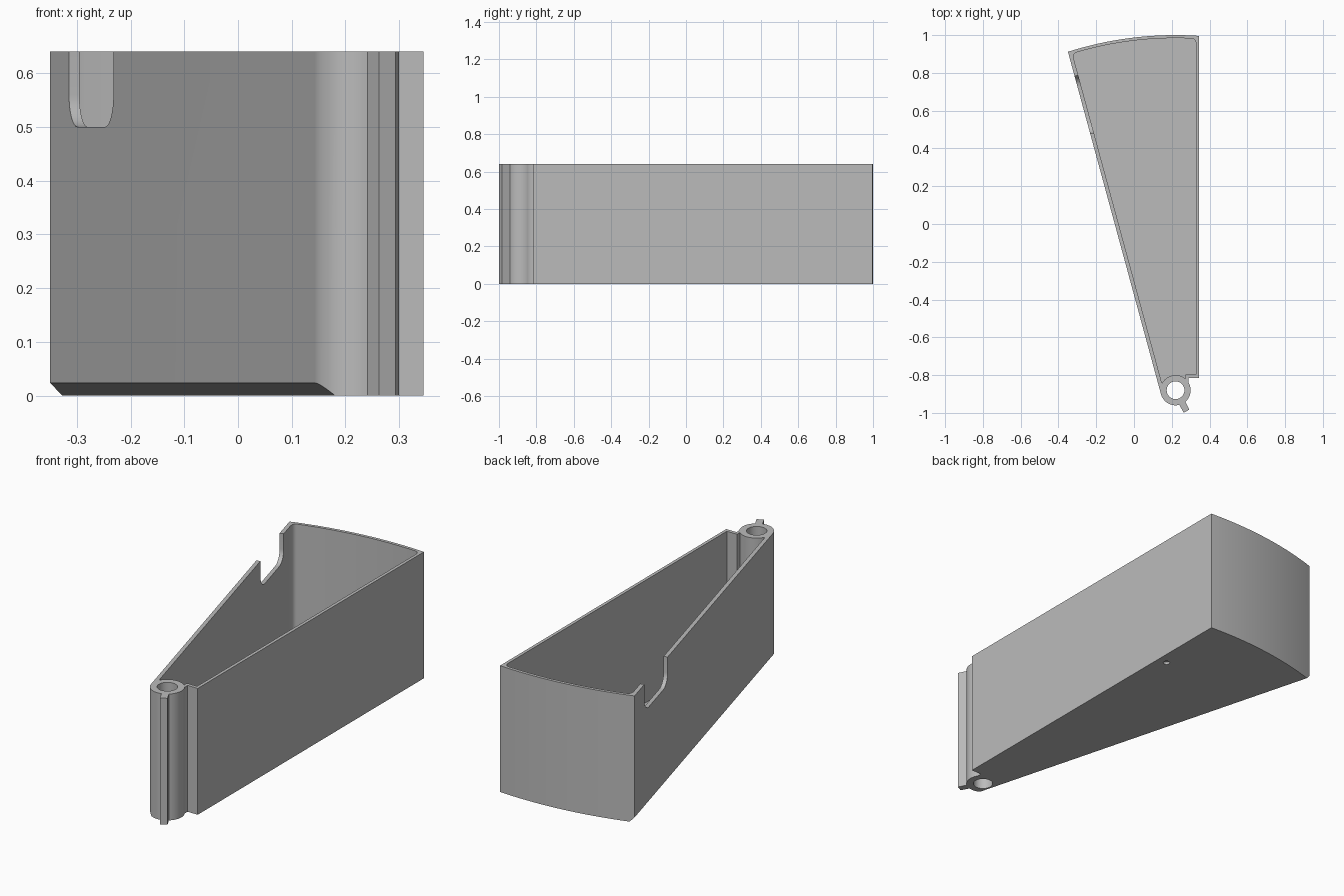
import bpy, bmesh
from math import cos, sin, acos, radians, degrees
from mathutils import Vector

cube = bpy.data.objects.get("Cube")
if cube:
    bpy.data.objects.remove(cube, do_unlink=True)

PIVOT = Vector((0.22, -0.88))
HEIGHT, FLOOR = 0.64, 0.02
RING, BORE, REACH = 0.08, 0.047, 1.88
SIDE, BACK = 0.02, 0.016          # wall thicknesses
RIGHT_X, END_Y = 0.345, -0.815
SLANT = 195.2                     # direction the slanted wall faces, degrees

grey = bpy.data.materials.new("plain grey")
grey.use_nodes = True
grey.diffuse_color = (0.5, 0.5, 0.5, 1)
grey.node_tree.nodes["Principled BSDF"].inputs["Base Color"].default_value = (0.5, 0.5, 0.5, 1)


def polar(radius, angle, centre=PIVOT):
    a = radians(angle)
    return centre + Vector((cos(a), sin(a))) * radius


def arc(radius, start, end, steps, centre=PIVOT):
    return [polar(radius, start + (end - start) * i / steps, centre) for i in range(steps + 1)]


def extrude(points, z0, z1):
    """Prism from a flat outline."""
    bm = bmesh.new()
    base = bm.faces.new([bm.verts.new((p[0], p[1], z0)) for p in points])
    top = bmesh.ops.extrude_face_region(bm, geom=[base])["geom"]
    bmesh.ops.translate(bm, vec=(0, 0, z1 - z0),
                        verts=[v for v in top if isinstance(v, bmesh.types.BMVert)])
    bmesh.ops.recalc_face_normals(bm, faces=bm.faces)
    return bm


def round_uprights(bm, corners, radius):
    """Round the vertical edges that stand on the given corners."""
    edges = [e for e in bm.edges
             if (e.verts[0].co.xy - e.verts[1].co.xy).length < 1e-5
             and any((e.verts[0].co.xy - c).length < 1e-4 for c in corners)]
    bmesh.ops.bevel(bm, geom=edges, offset=radius, segments=6, profile=0.5, affect='EDGES')


def make_object(name, bm):
    mesh = bpy.data.meshes.new(name)
    bm.to_mesh(mesh)
    bm.free()
    mesh.materials.append(grey)
    ob = bpy.data.objects.new(name, mesh)
    bpy.context.collection.objects.link(ob)
    return ob


def cut(target, cutter):
    cutter.hide_render = True
    mod = target.modifiers.new("cut", 'BOOLEAN')
    mod.operation, mod.solver, mod.object = 'DIFFERENCE', 'EXACT', cutter
    bpy.context.view_layer.objects.active = target
    bpy.ops.object.modifier_apply(modifier=mod.name)
    bpy.data.objects.remove(cutter, do_unlink=True)


def wall_angle(offset, radius):
    """Angle at which a line parallel to the slanted wall meets a circle."""
    return SLANT - degrees(acos(offset / radius))


# Outer shape: curved back, slanted side, hinge ring with tab, straight side
tab_dir = polar(1, -62.5, Vector((0, 0)))
tab_side = Vector((-tab_dir.y, tab_dir.x)) * 0.0175
tip = PIVOT + tab_dir * 0.125
outline = arc(REACH, degrees(acos((RIGHT_X - PIVOT.x) / REACH)), wall_angle(RING, REACH), 32)
outline += arc(RING, SLANT, 360 - 75, 14)
outline += [tip - tab_side, tip + tab_side]
outline += arc(RING, -50, 32, 12)
outline += [Vector((0.288, END_Y)), Vector((RIGHT_X, END_Y))]
bm = extrude(outline, 0, HEIGHT)

# Chamfer along the foot of the slanted wall
facing = polar(1, SLANT, Vector((0, 0)))
foot = PIVOT + facing * RING
cut_geom = bmesh.ops.bisect_plane(
    bm, geom=bm.verts[:] + bm.edges[:] + bm.faces[:], dist=1e-6,
    plane_co=(foot.x, foot.y, 0.024), plane_no=(facing.x, facing.y, -1), clear_outer=True)
bmesh.ops.holes_fill(bm, edges=[e for e in bm.edges if e.is_boundary])
bmesh.ops.recalc_face_normals(bm, faces=bm.faces)
tray = make_object("wedge_tray", bm)

# Cavity following the walls and the back of the ring
inner_r = REACH - BACK
inner_x = RIGHT_X - BACK
back = arc(inner_r, degrees(acos((inner_x - PIVOT.x) / inner_r)),
           wall_angle(RING - SIDE, inner_r), 32)
cavity = back + arc(RING, wall_angle(RING - SIDE, RING), 49.5, 16)
cavity += [Vector((0.272, -0.797)), Vector((inner_x, -0.797))]
bm = extrude(cavity, FLOOR, HEIGHT + 0.1)
round_uprights(bm, [back[0], back[-1]], 0.03)
cut(tray, make_object("cavity_cutter", bm))

# Bore through the hinge ring
cut(tray, make_object("bore_cutter", extrude(arc(BORE, 0, 350, 35), -0.1, HEIGHT + 0.1)))

# Shallow dimple under the floor
dimple = arc(0.016, 0, 345, 23, Vector((0.293, 0.595)))
cut(tray, make_object("dimple_cutter", extrude(dimple, -0.1, 0.012)))

# Finger notch with round lower corners, cut through the slanted wall
along = Vector((facing.y, -facing.x))
if along.y < 0:
    along = -along
start = (0.478 - foot.y) / along.y
end = (0.782 - foot.y) / along.y
r, low = 0.06, 0.5
shape = arc(r, 180, 270, 8, Vector((start + r, low + r)))
shape += arc(r, 270, 360, 8, Vector((end - r, low + r)))
shape += [Vector((end, HEIGHT + 0.1)), Vector((start, HEIGHT + 0.1))]
bm = extrude(shape, -0.04, 0.03)
for v in bm.verts:
    s, z, depth = v.co
    p = foot + along * s + facing * depth
    v.co = (p.x, p.y, z)
bmesh.ops.recalc_face_normals(bm, faces=bm.faces)
cut(tray, make_object("notch_cutter", bm))

# Smooth curves, crisp edges
bpy.ops.object.select_all(action='DESELECT')
tray.select_set(True)
bpy.context.view_layer.objects.active = tray
bpy.ops.object.shade_smooth_by_angle(angle=radians(30))
